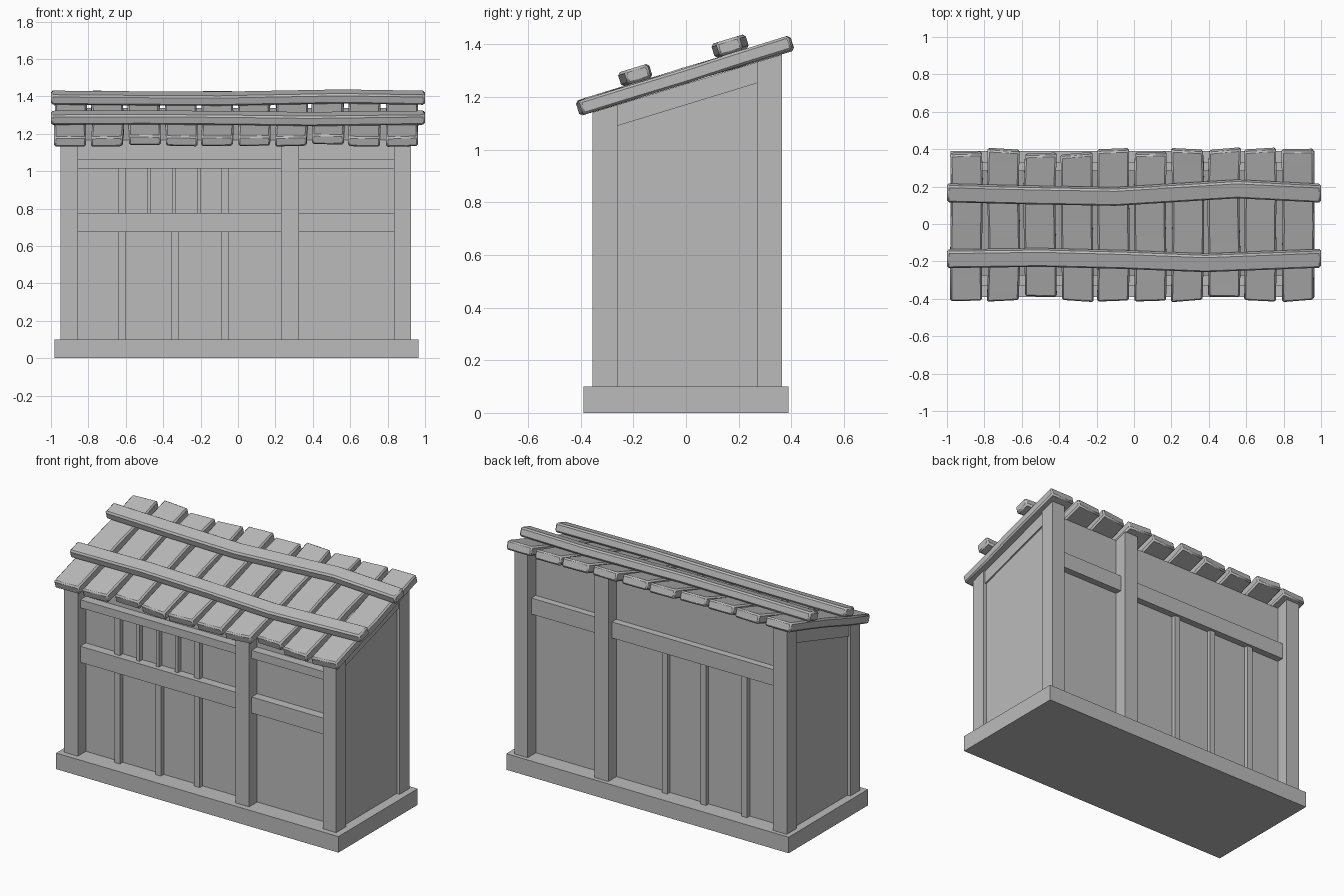
import bpy, bmesh, math, random

random.seed(4)
cube = bpy.data.objects.get("Cube")
if cube:
    bpy.data.objects.remove(cube, do_unlink=True)

grey = bpy.data.materials.new("plain_grey")
grey.use_nodes = True
grey.diffuse_color = (0.5, 0.5, 0.5, 1)
grey.node_tree.nodes["Principled BSDF"].inputs["Base Color"].default_value = (0.5, 0.5, 0.5, 1)

PITCH = math.radians(17)
EAVE = 1.25          # underside of the roof at y = 0
BASE_TOP = 0.1


def under_roof(y):
    return EAVE + y * math.tan(PITCH)


def on_roof(x, u, n):
    """Point on the roof: u runs up the slope, n away from it."""
    return (x, u * math.cos(PITCH) - n * math.sin(PITCH),
            EAVE + u * math.sin(PITCH) + n * math.cos(PITCH))


def loft(name, rings, bevel=0):
    """Bridge a row of four-cornered rings into a closed beam."""
    bm = bmesh.new()
    loops = [[bm.verts.new(p) for p in ring] for ring in rings]
    for a, b in zip(loops, loops[1:]):
        for i in range(4):
            j = (i + 1) % 4
            bm.faces.new((a[i], a[j], b[j], b[i]))
    bm.faces.new(loops[0])
    bm.faces.new(loops[-1])
    bmesh.ops.recalc_face_normals(bm, faces=bm.faces)
    mesh = bpy.data.meshes.new(name)
    bm.to_mesh(mesh)
    bm.free()
    mesh.materials.append(grey)
    obj = bpy.data.objects.new(name, mesh)
    bpy.context.collection.objects.link(obj)
    if bevel:
        mod = obj.modifiers.new("worn_edges", "BEVEL")
        mod.width = bevel
        mod.segments = 1
        mod.limit_method = "ANGLE"
        bpy.ops.object.select_all(action="DESELECT")
        obj.select_set(True)
        bpy.context.view_layer.objects.active = obj
        bpy.ops.object.shade_smooth_by_angle(angle=math.radians(30))
    return obj


def block(name, x, y, low=BASE_TOP, high=under_roof):
    """Box whose bottom and top are heights, or functions of y."""
    def at(h, yy):
        return h(yy) if callable(h) else h
    return loft(name, [[(x[0], yy, at(low, yy)), (x[1], yy, at(low, yy)),
                        (x[1], yy, at(high, yy)), (x[0], yy, at(high, yy))] for yy in y])


# Plinth and recessed walls
block("base", (-0.98, 0.965), (-0.39, 0.39), 0, BASE_TOP)
block("walls", (-0.93, 0.905), (-0.275, 0.285))

# Corner and middle posts
FRONT, BACK = (-0.355, -0.26), (0.27, 0.365)
LEFT, RIGHT = (-0.95, -0.855), (0.835, 0.925)
for side, x in (("right", LEFT), ("left", RIGHT)):
    block("front_post_" + side, x, FRONT)
    block("back_post_" + side, x, BACK)
FRONT_MID, BACK_MID = (0.23, 0.325), (0.28, 0.375)
block("front_middle_post", FRONT_MID, FRONT)
block("back_middle_post", BACK_MID, BACK)

# Horizontal rails in each bay
for bay, x in (("wide", (LEFT[1], FRONT_MID[0])), ("narrow", (FRONT_MID[1], RIGHT[0]))):
    block("front_rail_" + bay, x, (-0.33, -0.27), 0.675, 0.775)
    block("front_top_rail_" + bay, x, (-0.33, -0.27), 1.015, 1.065)
for bay, x in (("wide", (LEFT[1], BACK_MID[0])), ("narrow", (BACK_MID[1], RIGHT[0]))):
    block("back_rail_" + bay, x, (0.28, 0.328), 0.98, 1.08)

# Sloping rails at the tops of the side walls
for side, x in (("right", (-0.94, -0.92)), ("left", (0.895, 0.915))):
    block("side_rail_" + side, x, (FRONT[1], BACK[0]), lambda y: under_roof(y) - 0.08)

# Upright studs, and thin window bars between the front rails
for i, x in enumerate((-0.62, -0.337, -0.07)):
    span = (x - 0.019, x + 0.019)
    block(f"front_stud_{i}", span, (-0.304, -0.27), BASE_TOP, 0.675)
    block(f"back_stud_{i}", span, (0.28, 0.311), BASE_TOP, 0.98)
for i, (x, half) in enumerate(((-0.62, 0.019), (-0.475, 0.01), (-0.342, 0.01),
                               (-0.21, 0.01), (-0.07, 0.019))):
    block(f"window_bar_{i}", (x - half, x + half), (-0.304, -0.27), 0.775, 1.015)

# Uneven roof planks
THICK = 0.056
short_front = {2: 0.025, 7: 0.025}
short_back = {0: 0.02, 2: 0.025, 3: 0.025, 5: 0.02}
for i in range(10):
    centre = -0.895 + i * 0.1967
    u0 = -0.415 + short_front.get(i, 0)
    u1 = 0.425 - short_back.get(i, 0)
    rings = []
    for k in range(5):
        u = u0 + (u1 - u0) * k / 4
        x = centre + random.uniform(-0.005, 0.005)
        n = random.uniform(0, 0.006)
        skew = random.uniform(-0.008, 0.008) if k in (0, 4) else 0
        rings.append([on_roof(x - 0.085, u + skew, n), on_roof(x + 0.085, u - skew, n),
                      on_roof(x + 0.085, u - skew, n + THICK),
                      on_roof(x - 0.085, u + skew, n + THICK)])
    loft(f"roof_plank_{i}", rings, 0.009)

# Two wavy battens holding the planks down
paths = {
    "front_batten": ((-1, -0.167), (-0.5, -0.16), (-0.05, -0.172), (0.38, -0.19), (1, -0.165)),
    "back_batten": ((-1, 0.201), (-0.55, 0.189), (-0.1, 0.181), (0.55, 0.223), (1, 0.199)),
}
for name, path in paths.items():
    loft(name, [[on_roof(x, u - 0.047, 0.06), on_roof(x, u + 0.047, 0.06),
                 on_roof(x, u + 0.047, 0.116), on_roof(x, u - 0.047, 0.116)]
                for x, u in path], 0.01)
